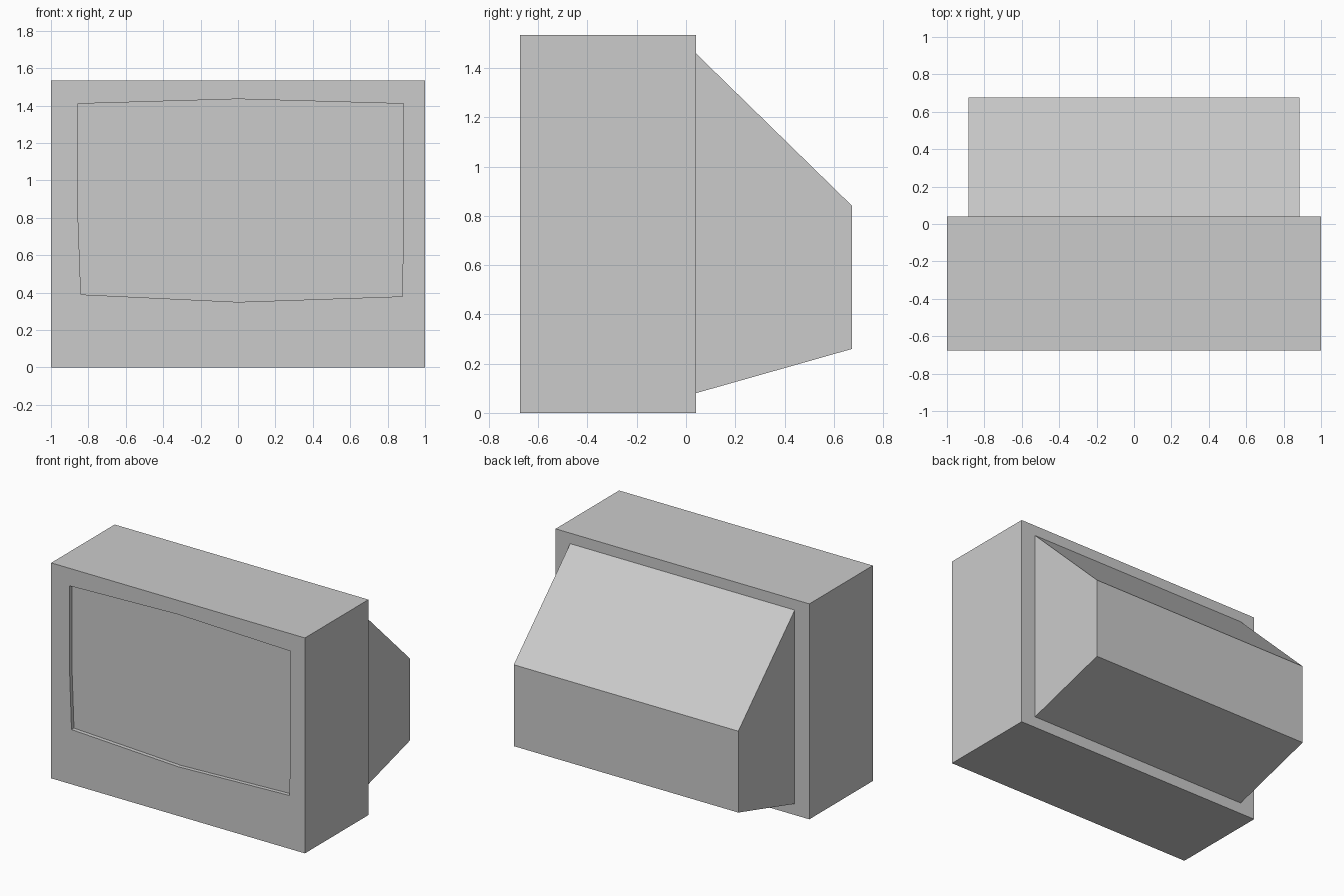
import bpy, bmesh

if "Cube" in bpy.data.objects:
    bpy.data.objects.remove(bpy.data.objects["Cube"])

grey = bpy.data.materials.new("casing grey")
grey.diffuse_color = (0.6, 0.6, 0.6, 1)
grey.use_nodes = True
grey.node_tree.nodes["Principled BSDF"].inputs["Base Color"].default_value = grey.diffuse_color


def prism(name, outline, start, end, axis):
    """Extrude a 2D outline along x (outline is y,z) or y (outline is x,z)."""
    def place(p, t):
        return (t, p[0], p[1]) if axis == "x" else (p[0], t, p[1])
    bm = bmesh.new()
    rings = [[bm.verts.new(place(p, t)) for p in outline] for t in (start, end)]
    n = len(outline)
    for i in range(n):
        j = (i + 1) % n
        bm.faces.new((rings[0][i], rings[0][j], rings[1][j], rings[1][i]))
    for ring in rings:
        bm.faces.new(ring)
    bmesh.ops.recalc_face_normals(bm, faces=bm.faces)
    mesh = bpy.data.meshes.new(name)
    bm.to_mesh(mesh)
    bm.free()
    mesh.materials.append(grey)
    obj = bpy.data.objects.new(name, mesh)
    bpy.context.collection.objects.link(obj)
    return obj


# Front cabinet
cabinet = prism("cabinet", [(-1, 0), (1, 0), (1, 1.535), (-1, 1.535)],
                -0.675, 0.04, "y")

# Shallow screen recess with slightly bowed edges
screen = [(-0.855, 1.41), (0, 1.435), (0.885, 1.41), (0.88, 0.38),
          (0, 0.35), (-0.84, 0.39), (-0.855, 0.8)]
cutter = prism("screen_cutter", screen, -0.75, -0.647, "y")
cutter.hide_render = True
cut = cabinet.modifiers.new("screen recess", "BOOLEAN")
cut.operation = "DIFFERENCE"
cut.solver = "EXACT"
cut.object = cutter
bpy.context.view_layer.objects.active = cabinet
bpy.ops.object.modifier_apply(modifier=cut.name)
bpy.data.objects.remove(cutter)

# Tapered tube housing behind the cabinet
prism("tube_housing", [(0.04, 0.08), (0.675, 0.26), (0.675, 0.84), (0.04, 1.46)],
      -0.885, 0.885, "x")
